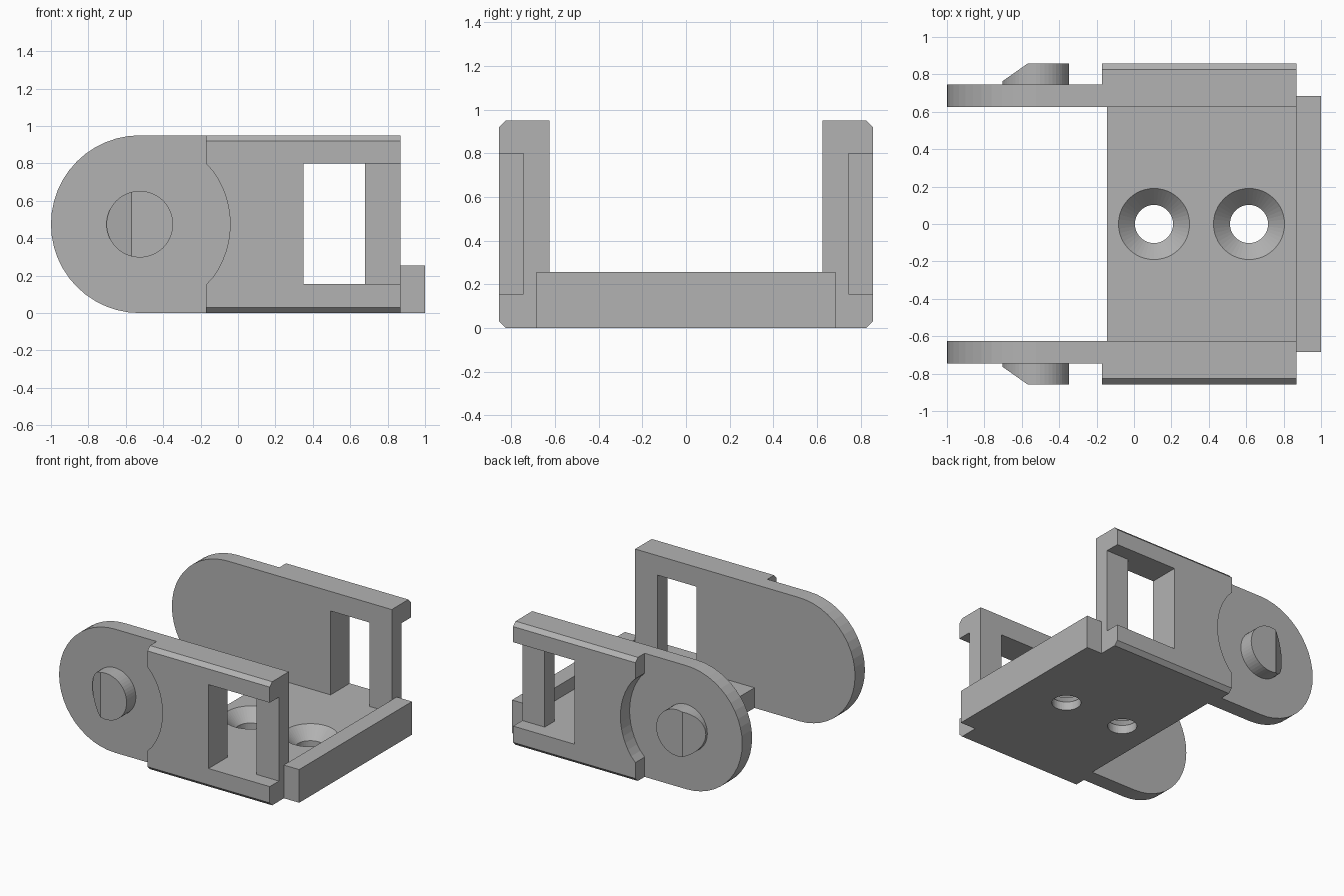
import bpy, bmesh
from math import sin, cos, pi, asin
from mathutils import Vector

cube = bpy.data.objects.get("Cube")
if cube:
    bpy.data.objects.remove(cube, do_unlink=True)

grey = bpy.data.materials.new("plain grey")
grey.use_nodes = True
COLOUR = (0.45, 0.45, 0.45, 1)
grey.diffuse_color = COLOUR
grey.node_tree.nodes["Principled BSDF"].inputs["Base Color"].default_value = COLOUR

HEIGHT = 0.95
MID = HEIGHT / 2
PIVOT = -0.525
INNER, STEP, OUTER = 0.625, 0.745, 0.857
STEP_X, END_X = -0.17, 0.87
WIN_X, POST_X, SILL, HEAD = 0.35, 0.68, 0.155, 0.80


def finish(name, bm):
    bmesh.ops.recalc_face_normals(bm, faces=bm.faces[:])
    mesh = bpy.data.meshes.new(name)
    bm.to_mesh(mesh)
    bm.free()
    mesh.materials.append(grey)
    ob = bpy.data.objects.new(name, mesh)
    bpy.context.collection.objects.link(ob)
    return ob


def prism(outline, y0, y1):
    """Extrude an x-z outline along y."""
    bm = bmesh.new()
    face = bm.faces.new([bm.verts.new((x, y0, z)) for x, z in outline])
    out = bmesh.ops.extrude_face_region(bm, geom=[face])
    verts = [v for v in out["geom"] if isinstance(v, bmesh.types.BMVert)]
    bmesh.ops.translate(bm, verts=verts, vec=(0, y1 - y0, 0))
    return bm


def rect(x0, x1, z0, z1):
    return [(x0, z0), (x1, z0), (x1, z1), (x0, z1)]


def arc(r, a0, a1, n):
    """Points about the pivot axis."""
    angles = [a0 + (a1 - a0) * i / n for i in range(n + 1)]
    return [(PIVOT + r * cos(a), MID + r * sin(a)) for a in angles]


def modify(ob, kind, **settings):
    mod = ob.modifiers.new(kind.title(), kind)
    for key, value in settings.items():
        setattr(mod, key, value)
    bpy.context.view_layer.objects.active = ob
    bpy.ops.object.modifier_apply(modifier=mod.name)


def cut(ob, cutter):
    modify(ob, "BOOLEAN", object=cutter, operation="DIFFERENCE", solver="EXACT")
    bpy.data.objects.remove(cutter, do_unlink=True)


def mirror(ob):
    modify(ob, "MIRROR", use_axis=(False, True, False))


# Round-ended inner plates with a window
outline = [(END_X, 0), (END_X, HEIGHT)] + arc(MID, pi / 2, pi * 1.5, 24)
plates = finish("side_plates", prism(outline, INNER, STEP))
cut(plates, finish("window_cutter", prism(rect(WIN_X, POST_X, SILL, HEAD), 0.5, 1)))
mirror(plates)

# Thick outer frames: open at the end, hollowed around the pivot, chamfered
R = 0.483
half = asin((HEAD - SILL) / 2 / R)
outline = [(STEP_X, HEIGHT), (END_X, HEIGHT), (END_X, HEAD), (WIN_X, HEAD),
           (WIN_X, SILL), (END_X, SILL), (END_X, 0), (STEP_X, 0)]
hollow = arc(R, -half, half, 14)
hollow[0] = (STEP_X, hollow[0][1])
hollow[-1] = (STEP_X, hollow[-1][1])
bm = prism(outline + hollow, STEP, OUTER)
long_edges = [e for e in bm.edges if all(
    abs(v.co.y - OUTER) < 1e-4 and abs(abs(v.co.z - MID) - MID) < 1e-4 for v in e.verts)]
bmesh.ops.bevel(bm, geom=long_edges, offset=0.03, segments=1, affect="EDGES")
mirror(finish("outer_frames", bm))

# Pivot pins with a sloping lead-in
bm = prism(arc(0.178, 0, 2 * pi, 48)[:-1], STEP, OUTER)
res = bmesh.ops.bisect_plane(bm, geom=bm.verts[:] + bm.edges[:] + bm.faces[:],
                             plane_co=Vector((-0.57, OUTER, 0)),
                             plane_no=Vector((-0.095, 0.135, 0)), clear_outer=True)
bmesh.ops.holes_fill(bm, edges=[e for e in bm.edges if e.is_boundary])
mirror(finish("pivot_pins", bm))

# Floor with two countersunk screw holes
floor = finish("floor", prism(rect(-0.145, END_X, 0, SILL), -INNER, INNER))
for x in (0.107, 0.615):
    profile = [(0.102, -0.1), (0.102, 0.065), (0.19, SILL), (0.19, 0.3)]
    bm = bmesh.new()
    rings = [[bm.verts.new((x + r * cos(i * pi / 24), r * sin(i * pi / 24), z))
              for i in range(48)] for r, z in profile]
    bm.faces.new(rings[0])
    bm.faces.new(rings[-1])
    for low, high in zip(rings, rings[1:]):
        for i in range(48):
            j = (i + 1) % 48
            bm.faces.new((low[i], low[j], high[j], high[i]))
    cut(floor, finish("screw_cutter", bm))

# Raised lip across the open end
finish("end_lip", prism(rect(END_X, 1, 0, 0.255), -0.685, 0.685))
